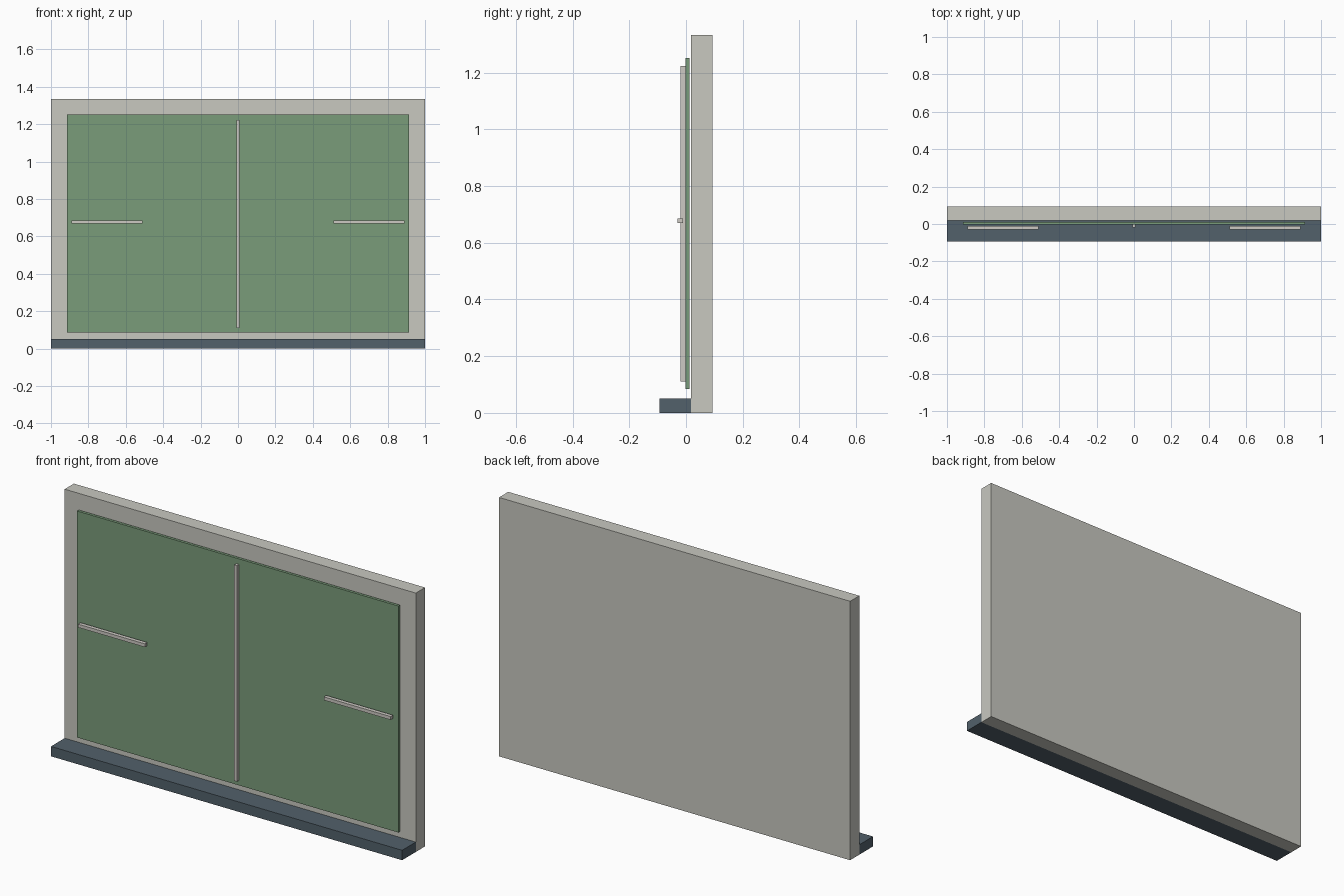
import bpy

if "Cube" in bpy.data.objects:
    bpy.data.objects.remove(bpy.data.objects["Cube"], do_unlink=True)


def material(name, rgb):
    m = bpy.data.materials.new(name)
    m.use_nodes = True
    m.diffuse_color = (*rgb, 1)
    m.node_tree.nodes["Principled BSDF"].inputs["Base Color"].default_value = (*rgb, 1)
    return m


def box(name, x, y, z, mat):
    """Box spanning the given (low, high) ranges."""
    spans = (x, y, z)
    bpy.ops.mesh.primitive_cube_add(size=1)
    ob = bpy.context.object
    ob.name = ob.data.name = name
    ob.location = [(a + b) / 2 for a, b in spans]
    ob.scale = [b - a for a, b in spans]
    ob.data.materials.append(mat)
    bpy.context.view_layer.update()
    bpy.ops.object.transform_apply(location=False, rotation=False, scale=True)
    return ob


stone = material("pale grey", (0.58, 0.58, 0.53))
green = material("sage green", (0.195, 0.332, 0.195))
slate = material("slate blue", (0.084, 0.119, 0.147))
trim = material("light trim grey", (0.61, 0.59, 0.55))

# Backing slab and the sill in front of its foot
box("back_slab", (-1, 1), (0.018, 0.093), (0, 1.333), stone)
box("front_sill", (-1, 1), (-0.093, 0.018), (0, 0.051), slate)

# Green panel with its centre strip
box("green_panel", (-0.915, 0.915), (-0.002, 0.012), (0.085, 1.251), green)
box("centre_strip", (-0.0075, 0.0075), (-0.02, -0.002), (0.111, 1.223), trim)

# Horizontal handles on both sides
for name, side in (("left_handle", 1), ("right_handle", -1)):
    box(name, sorted((side * 0.51, side * 0.89)), (-0.03, -0.01), (0.669, 0.686), trim)
